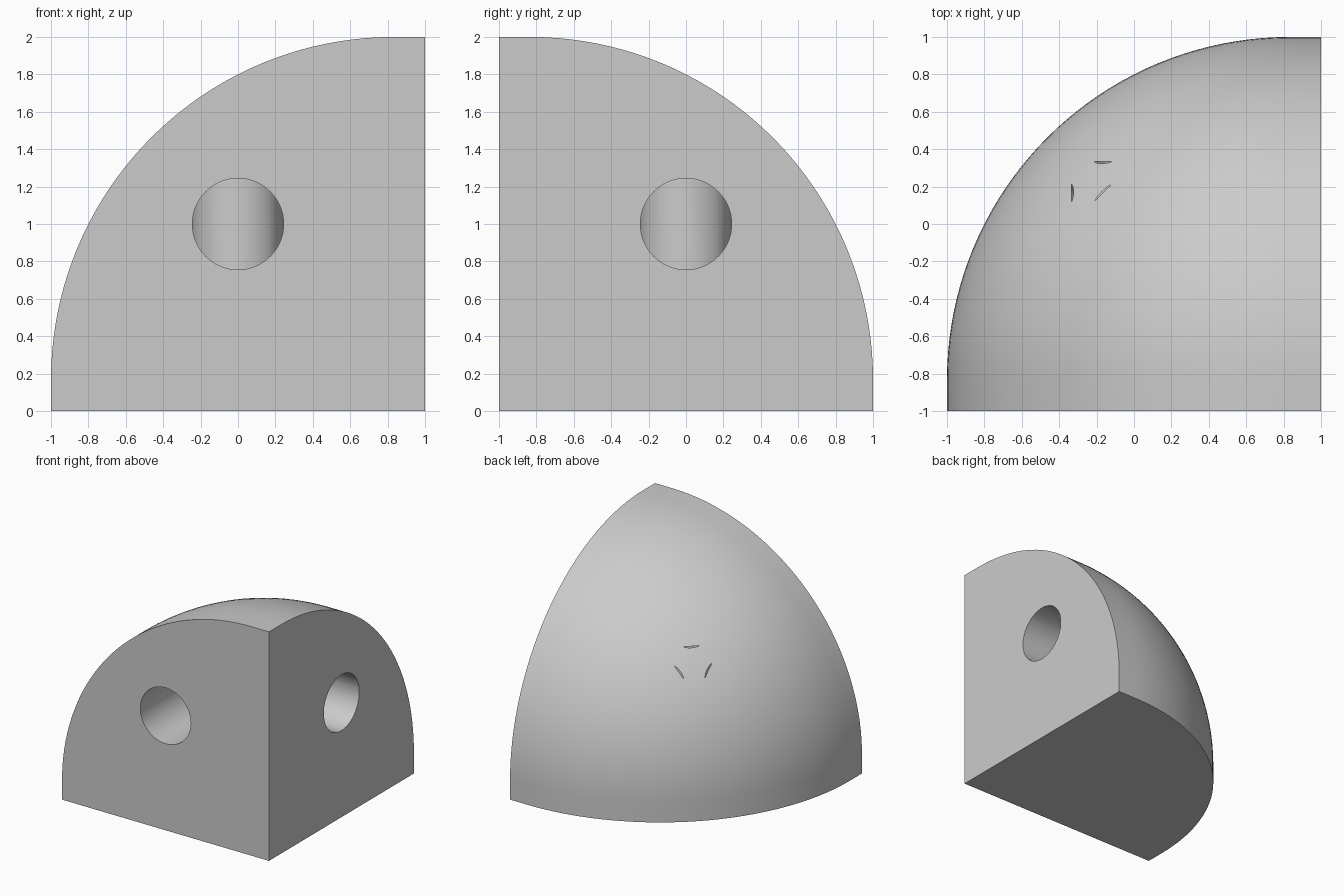
import bpy, bmesh, math
from mathutils import Vector, Matrix

old = bpy.data.objects.get("Cube")
if old:
    bpy.data.objects.remove(old, do_unlink=True)

RADIUS = 1.833       # radius of the domed corner
HOLE_RADIUS = 0.244
HOLE_DEPTH = 1.333

grey = bpy.data.materials.new("plain_grey")
grey.use_nodes = True
colour = (0.6, 0.6, 0.6, 1)
grey.diffuse_color = colour
grey.node_tree.nodes["Principled BSDF"].inputs["Base Color"].default_value = colour


def make_object(name, bm):
    mesh = bpy.data.meshes.new(name)
    bm.to_mesh(mesh)
    bm.free()
    mesh.materials.append(grey)
    obj = bpy.data.objects.new(name, mesh)
    bpy.context.collection.objects.link(obj)
    return obj


# Block: a cube whose far top corner is rounded into an eighth of a ball
bm = bmesh.new()
bmesh.ops.create_cube(bm, size=2, matrix=Matrix.Translation((0, 0, 1)))
far_corner = Vector((-1, 1, 2))
tip = min(bm.verts, key=lambda v: (v.co - far_corner).length)
bmesh.ops.bevel(bm, geom=list(tip.link_edges), offset=RADIUS, offset_type='OFFSET',
                segments=40, profile=0.5, affect='EDGES', clamp_overlap=False)
bmesh.ops.remove_doubles(bm, verts=bm.verts, dist=0.0001)
block = make_object("rounded_corner_block", bm)

# Pin holes: one drilled inwards from each flat face
centre = Vector((0, 0, 1))
drills = {"front": Vector((0, 1, 0)), "side": Vector((-1, 0, 0)), "base": Vector((0, 0, 1))}
overshoot = 0.2
for side, direction in drills.items():
    bm = bmesh.new()
    middle = centre + direction * ((HOLE_DEPTH - overshoot) / 2 - 1)
    turn = direction.to_track_quat('Z', 'Y').to_matrix().to_4x4()
    bmesh.ops.create_cone(bm, cap_ends=True, segments=64, radius1=HOLE_RADIUS,
                          radius2=HOLE_RADIUS, depth=HOLE_DEPTH + overshoot,
                          matrix=Matrix.Translation(middle) @ turn)
    cutter = make_object(side + "_hole_cutter", bm)
    cutter.hide_render = True
    cutter.hide_set(True)
    cut = block.modifiers.new(side + "_hole", 'BOOLEAN')
    cut.operation = 'DIFFERENCE'
    cut.solver = 'EXACT'
    cut.object = cutter

# Apply the holes, discard the cutters and smooth the dome
bpy.context.view_layer.objects.active = block
block.select_set(True)
for modifier in list(block.modifiers):
    cutter = modifier.object
    bpy.ops.object.modifier_apply(modifier=modifier.name)
    bpy.data.objects.remove(cutter, do_unlink=True)
bpy.ops.object.shade_smooth_by_angle(angle=math.radians(30))
